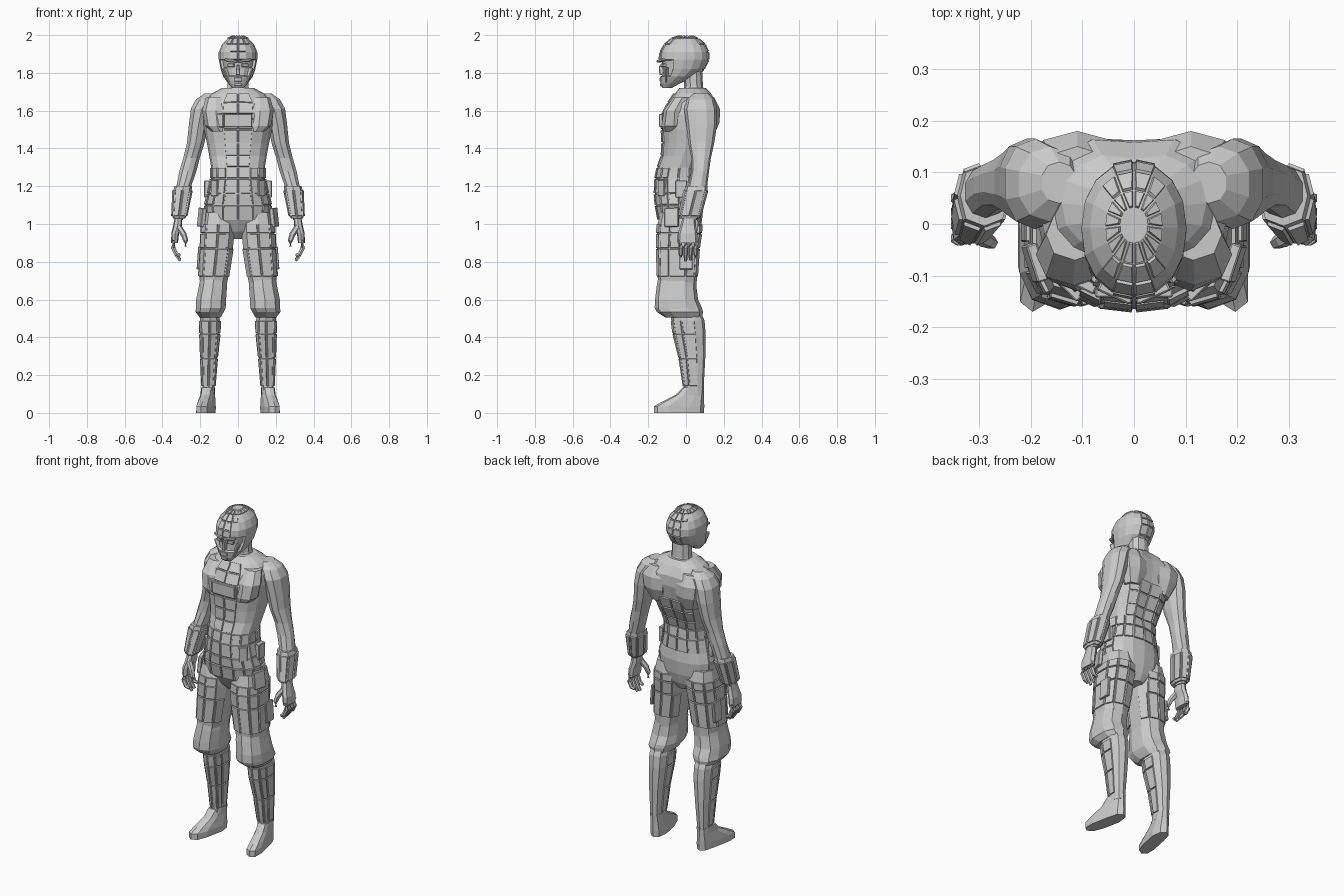
import bpy, bmesh
from math import sin, cos, pi, radians
from mathutils import Vector, Matrix


def finish(bm, name, mirror=False):
    me = bpy.data.meshes.new(name)
    bm.to_mesh(me)
    bm.free()
    ob = bpy.data.objects.new(name, me)
    bpy.context.collection.objects.link(ob)
    if mirror:
        m = ob.modifiers.new("Mirror", 'MIRROR')
        m.use_clip = False
        m.use_mirror_merge = False
    return ob


def loft(name, rings, n=12, p=2.2, panel=None, recess=None, warp=None,
         depth=0.007, gap=0.004, mirror=False):
    """Skin rings (z, x0, x1, y0, y1); faces passing `panel` become raised plates."""
    bm = bmesh.new()
    rows = []
    for z, x0, x1, y0, y1 in rings:
        row = []
        for i in range(n):
            a = 2 * pi * i / n
            s, c = sin(a), -cos(a)
            f = lambda t: (1 if t >= 0 else -1) * (abs(t) ** (2 / p) if abs(t) > 1e-6 else 0)
            v = Vector(((x0 + x1) / 2 + (x1 - x0) / 2 * f(s),
                        (y0 + y1) / 2 + (y1 - y0) / 2 * f(c), z))
            row.append(bm.verts.new(warp(v) if warp else v))
        rows.append(row)
    for a, b in zip(rows, rows[1:]):
        for i in range(n):
            j = (i + 1) % n
            bm.faces.new((a[i], a[j], b[j], b[i]))
    bm.faces.new(rows[0])
    bm.faces.new(rows[-1])
    bmesh.ops.recalc_face_normals(bm, faces=bm.faces)
    quads = [f for f in bm.faces if len(f.verts) == 4]
    centre = {f: f.calc_center_median() for f in quads}
    plates = [f for f in quads if panel and panel(centre[f])]
    sunk = [f for f in quads if recess and recess(centre[f])]
    if plates:
        bmesh.ops.inset_individual(bm, faces=plates, thickness=gap, depth=0)
        bmesh.ops.inset_individual(bm, faces=plates, thickness=0.002, depth=depth)
    if sunk:
        bmesh.ops.inset_region(bm, faces=sunk, thickness=0.006, depth=-0.012)
    return finish(bm, name, mirror)


def box(name, loc, size, rot=(0, 0, 0), mirror=False, top=1.0):
    bm = bmesh.new()
    bmesh.ops.create_cube(bm, size=1)
    for v in bm.verts:
        if v.co.z > 0:
            v.co.x *= top
            v.co.y *= top
    m = Matrix.Translation(loc)
    for ang, ax in zip(rot, "XYZ"):
        m = m @ Matrix.Rotation(radians(ang), 4, ax)
    bm.transform(m @ Matrix.Diagonal((*size, 1)))
    bmesh.ops.bevel(bm, geom=bm.edges[:], offset=0.003, segments=1, affect='EDGES')
    return finish(bm, name, mirror)


def tube(name, pts, radii, n=6, mirror=False):
    """Tapered tube through points, for fingers."""
    bm = bmesh.new()
    pts = [Vector(q) for q in pts]
    rows = []
    for k, q in enumerate(pts):
        d = pts[min(k + 1, len(pts) - 1)] - pts[max(k - 1, 0)]
        m = d.to_track_quat('Z', 'Y').to_matrix()
        rows.append([bm.verts.new(q + m @ Vector((cos(2 * pi * i / n), sin(2 * pi * i / n), 0)) * radii[k])
                     for i in range(n)])
    for a, b in zip(rows, rows[1:]):
        for i in range(n):
            bm.faces.new((a[i], a[(i + 1) % n], b[(i + 1) % n], b[i]))
    bm.faces.new(rows[0])
    bm.faces.new(rows[-1])
    bmesh.ops.recalc_face_normals(bm, faces=bm.faces)
    return finish(bm, name, mirror)


# Torso: symmetric rings (z, half width, front, back)
def sym(rows):
    return [(z, -r, r, a, b) for z, r, a, b in rows]


def spine(v):
    if abs(v.x) < 0.001 and v.y > 0 and 1.25 < v.z < 1.71:
        v.y -= 0.014
    return v


def torso_plate(c):
    if c.y < 0:
        return 1.04 < c.z < 1.30 or (abs(c.x) < 0.085 and 1.2 < c.z < 1.69)
    return 1.15 < c.z < 1.30 or (abs(c.x) < 0.13 and 1.28 < c.z < 1.5 and c.y > 0.06)


loft("torso", sym([
    (0.92, 0.04, -0.07, 0.05), (0.96, 0.11, -0.11, 0.07), (1.02, 0.17, -0.145, 0.085),
    (1.10, 0.175, -0.16, 0.092), (1.16, 0.16, -0.165, 0.085), (1.24, 0.143, -0.162, 0.08),
    (1.30, 0.142, -0.15, 0.08), (1.36, 0.152, -0.128, 0.10), (1.43, 0.165, -0.125, 0.135),
    (1.50, 0.18, -0.128, 0.16), (1.58, 0.19, -0.125, 0.176), (1.64, 0.185, -0.095, 0.172),
    (1.69, 0.14, -0.06, 0.14), (1.72, 0.085, -0.035, 0.105)]),
    n=16, p=2.3, panel=torso_plate, warp=spine)
loft("neck", sym([(1.68, 0.07, -0.02, 0.10), (1.73, 0.058, -0.01, 0.09), (1.82, 0.055, -0.01, 0.085)]), n=10)

# Shoulder blades and chest muscles
loft("chest_muscle", [(1.49, 0.05, 0.14, -0.12, -0.03), (1.52, 0.045, 0.175, -0.13, 0.0),
                      (1.60, 0.045, 0.19, -0.118, 0.0), (1.67, 0.06, 0.17, -0.07, 0.03)],
     n=8, mirror=True)
loft("shoulder_blade", [(1.46, 0.05, 0.15, 0.06, 0.145), (1.54, 0.02, 0.19, 0.06, 0.178),
                        (1.61, 0.02, 0.20, 0.05, 0.18), (1.67, 0.04, 0.18, 0.03, 0.15)],
     n=8, mirror=True)

# Head with a panelled helmet strip and sunken face opening
loft("head", sym([
    (1.72, 0.03, -0.125, -0.075), (1.745, 0.052, -0.134, -0.03), (1.78, 0.078, -0.137, 0.045),
    (1.82, 0.092, -0.135, 0.095), (1.87, 0.102, -0.141, 0.12), (1.91, 0.102, -0.136, 0.118),
    (1.95, 0.085, -0.113, 0.10), (1.98, 0.056, -0.078, 0.065), (1.995, 0.025, -0.035, 0.03)]),
    n=16, p=2.2, depth=0.006, gap=0.003,
    panel=lambda c: abs(c.x) < 0.048 and (c.z > 1.87 or c.y > 0.03),
    recess=lambda c: c.y < -0.07 and 1.78 < c.z < 1.86)
box("brow", (0.036, -0.133, 1.865), (0.07, 0.02, 0.014), (0, -8, 24), mirror=True)
box("eye", (0.036, -0.119, 1.84), (0.036, 0.02, 0.02), (0, 0, 22), mirror=True)
box("nose", (0, -0.13, 1.815), (0.024, 0.03, 0.05), (8, 0, 0), top=0.6)
box("cheek_strap", (0.058, -0.103, 1.79), (0.014, 0.025, 0.08), (0, 22, 45), mirror=True)
box("mouth_guard", (0, -0.132, 1.765), (0.045, 0.014, 0.022))
box("chin_guard", (0, -0.127, 1.738), (0.04, 0.02, 0.018))

# Arms
loft("arm", [
    (1.69, 0.11, 0.18, 0.04, 0.12), (1.66, 0.10, 0.225, 0.005, 0.15), (1.61, 0.13, 0.252, -0.01, 0.165),
    (1.53, 0.155, 0.262, 0.0, 0.165), (1.43, 0.175, 0.272, 0.012, 0.15), (1.35, 0.20, 0.292, 0.028, 0.132),
    (1.28, 0.218, 0.312, 0.028, 0.122), (1.20, 0.246, 0.328, 0.012, 0.112), (1.12, 0.265, 0.335, -0.01, 0.088),
    (1.02, 0.292, 0.338, -0.018, 0.058)], n=10, mirror=True)
loft("bracer", [(1.20, 0.243, 0.336, -0.004, 0.114), (1.18, 0.245, 0.342, -0.008, 0.114),
                (1.04, 0.274, 0.348, -0.038, 0.076), (1.03, 0.28, 0.343, -0.034, 0.07)],
     n=8, p=2.6, mirror=True, panel=lambda c: 1.06 < c.z < 1.15)

# Hands
loft("palm", [(1.04, 0.295, 0.335, -0.015, 0.05), (0.99, 0.297, 0.343, -0.03, 0.053),
              (0.95, 0.312, 0.353, -0.042, 0.06), (0.90, 0.318, 0.354, -0.042, 0.062)],
     n=8, p=2.8, mirror=True)
for i, tip in enumerate((0.83, 0.805, 0.81, 0.835)):
    y = -0.028 + i * 0.026
    tube("finger", [(0.338, y, 0.915), (0.343, y, 0.875), (0.327, y, 0.84), (0.306, y, tip)],
         [0.014, 0.0135, 0.012, 0.008], mirror=True)
tube("thumb", [(0.315, -0.015, 0.985), (0.288, -0.03, 0.945), (0.276, -0.036, 0.91), (0.278, -0.036, 0.88)],
     [0.017, 0.016, 0.013, 0.008], mirror=True)

# Legs: plated thighs, baggy knee cuffs, plated shins
loft("thigh", [
    (1.06, 0.03, 0.18, -0.135, 0.07), (1.0, 0.016, 0.192, -0.15, 0.082), (0.95, 0.016, 0.197, -0.154, 0.08),
    (0.87, 0.024, 0.20, -0.154, 0.068), (0.72, 0.048, 0.208, -0.15, 0.058), (0.66, 0.06, 0.20, -0.145, 0.055)],
    n=10, p=2.6, mirror=True, panel=lambda c: 0.75 < c.z < 0.98 and c.x > 0.045)
loft("knee_cuff", [
    (0.71, 0.055, 0.203, -0.148, 0.055), (0.67, 0.055, 0.21, -0.155, 0.055), (0.60, 0.06, 0.225, -0.164, 0.064),
    (0.555, 0.062, 0.226, -0.166, 0.085), (0.535, 0.072, 0.228, -0.155, 0.09), (0.505, 0.09, 0.205, -0.11, 0.085)],
    n=10, p=2.5, mirror=True)
loft("shin", [
    (0.53, 0.098, 0.20, -0.085, 0.08), (0.49, 0.094, 0.204, -0.077, 0.098), (0.42, 0.096, 0.202, -0.068, 0.104),
    (0.29, 0.11, 0.197, -0.036, 0.102), (0.14, 0.123, 0.19, -0.013, 0.094), (0.10, 0.123, 0.19, -0.015, 0.094)],
    n=10, p=2.6, mirror=True, depth=0.006, panel=lambda c: 0.14 < c.z < 0.5 and c.y < 0.05)


# Feet, turned outwards towards the toes
def toe_out(v):
    v.x += max(0, 0.04 - v.y) * 0.2
    return v


loft("foot", [(0.0, 0.112, 0.196, -0.17, 0.095), (0.035, 0.112, 0.196, -0.17, 0.097),
              (0.06, 0.116, 0.194, -0.125, 0.096), (0.095, 0.12, 0.19, -0.055, 0.094),
              (0.135, 0.121, 0.191, -0.018, 0.096)], n=10, p=2.7, warp=toe_out, mirror=True)

# Belt pouches, hip pockets and the single chest pocket
box("waist_pouch", (0.165, -0.025, 1.185), (0.028, 0.06, 0.09), mirror=True)
box("front_pouch", (0.12, -0.125, 1.19), (0.05, 0.024, 0.085), (0, 0, 45), mirror=True)
box("hip_pocket", (0.192, -0.075, 1.035), (0.022, 0.075, 0.10), (0, -6, -18), mirror=True)
box("thigh_pocket", (0.207, 0.0, 0.82), (0.016, 0.07, 0.12), (0, -4, 0), mirror=True)
box("chest_pocket", (-0.112, -0.108, 1.548), (0.085, 0.022, 0.072), (0, 0, -26))
box("chest_plate", (0, -0.133, 1.548), (0.15, 0.018, 0.07))
